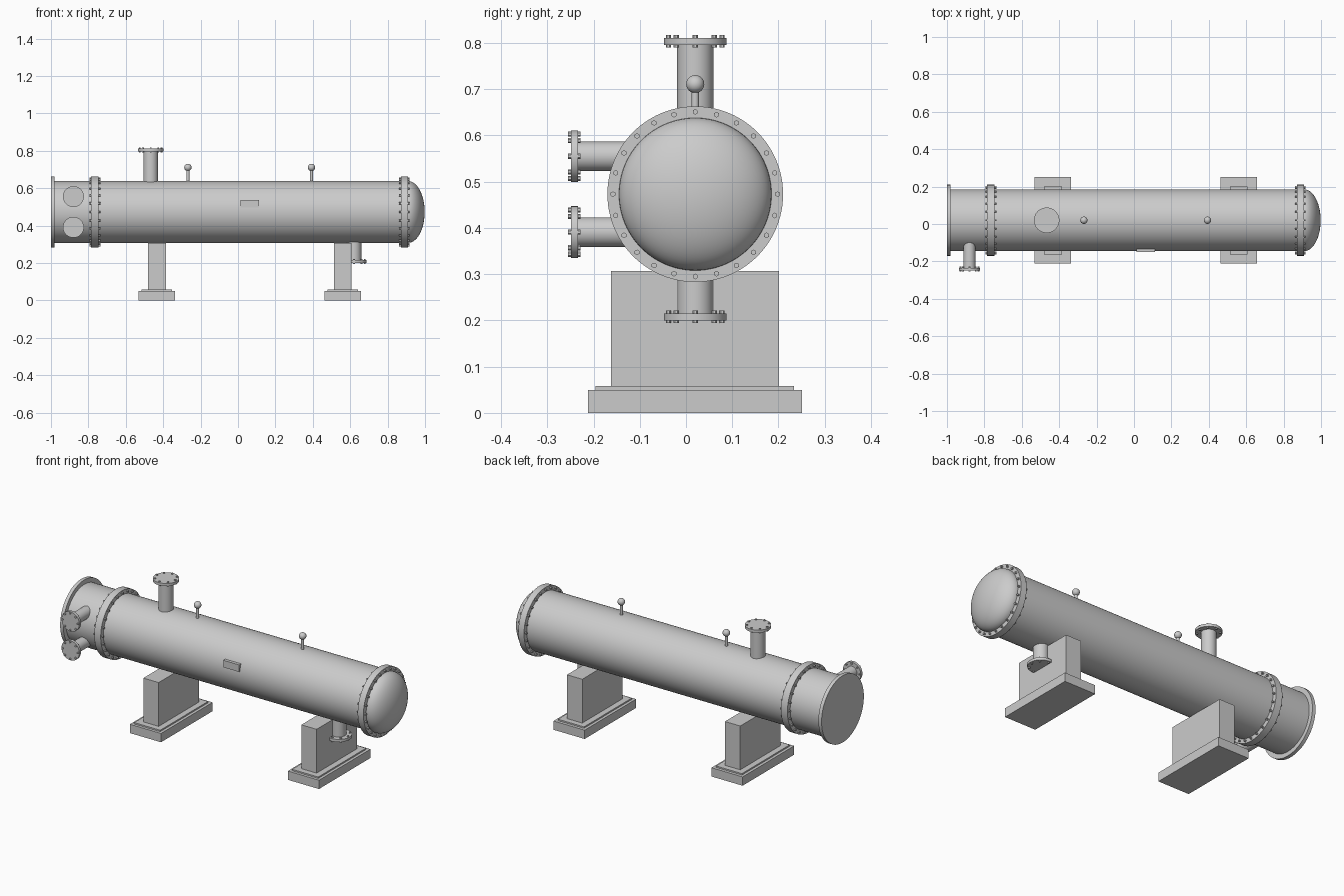
import bpy, bmesh
from math import cos, sin, pi, radians
from mathutils import Vector, Matrix

if "Cube" in bpy.data.objects:
    bpy.data.objects.remove(bpy.data.objects["Cube"])

CY, CZ, R = 0.02, 0.473, 0.165   # shell axis and radius
X, Y, Z = Vector((1, 0, 0)), Vector((0, 1, 0)), Vector((0, 0, 1))


def finish(name, bm, smooth=True):
    me = bpy.data.meshes.new(name)
    bm.to_mesh(me)
    bm.free()
    ob = bpy.data.objects.new(name, me)
    bpy.context.collection.objects.link(ob)
    if smooth:
        bpy.ops.object.select_all(action='DESELECT')
        ob.select_set(True)
        bpy.context.view_layer.objects.active = ob
        bpy.ops.object.shade_smooth_by_angle(angle=radians(35))
    return ob


def add_cyl(bm, a, b, r, seg=64):
    a, b = Vector(a), Vector(b)
    rot = (b - a).to_track_quat('Z', 'Y').to_matrix().to_4x4()
    bmesh.ops.create_cone(bm, cap_ends=True, segments=seg, radius1=r, radius2=r,
                          depth=(b - a).length,
                          matrix=Matrix.Translation((a + b) / 2) @ rot)


def cylinder(name, a, b, r, seg=64):
    bm = bmesh.new()
    add_cyl(bm, a, b, r, seg)
    return finish(name, bm)


def box(name, x0, x1, y0, y1, z0, z1):
    bm = bmesh.new()
    m = Matrix.Translation(((x0 + x1) / 2, (y0 + y1) / 2, (z0 + z1) / 2))
    bmesh.ops.create_cube(bm, size=1, matrix=m @ Matrix.Diagonal((x1 - x0, y1 - y0, z1 - z0, 1)))
    return finish(name, bm, False)


def bolts(name, centre, axis, u, v, circle_r, half_len, count, r):
    bm = bmesh.new()
    for i in range(count):
        t = 2 * pi * i / count
        p = Vector(centre) + u * circle_r * cos(t) + v * circle_r * sin(t)
        add_cyl(bm, p - axis * half_len, p + axis * half_len, r, 6)
    finish(name, bm, False)


def nozzle(name, start, axis, u, v, length, pipe_r, flange_r, bolt_r):
    """Pipe from start along axis, ending in a bolted flange."""
    s = Vector(start)
    end = s + axis * length
    cylinder(name + "_pipe", s, end - axis * 0.005, pipe_r, 48)
    cylinder(name + "_flange", end - axis * 0.015, end, flange_r, 48)
    bolts(name + "_bolts", end - axis * 0.0075, axis, u, v, bolt_r, 0.0135, 8, 0.0055)


# Shell, channel end plate and bolted girth flanges
cylinder("shell", (-0.99, CY, CZ), (0.91, CY, CZ), R, 96)
cylinder("channel_cover", (-1.0, CY, CZ), (-0.98, CY, CZ), 0.19, 96)
for name, x, w in (("channel_flange", -0.765, 0.02), ("head_flange", 0.89, 0.018)):
    cylinder(name, (x - w, CY, CZ), (x + w, CY, CZ), 0.19, 96)
    bolts(name + "_bolts", (x, CY, CZ), X, Z, Y, 0.178, w + 0.01, 24, 0.006)

# Dished head: elliptical quarter profile spun about the shell axis
bm = bmesh.new()
pts = [(0.9, R)] + [(0.91 + 0.088 * sin(t * pi / 32), R * cos(t * pi / 32)) for t in range(16)] + [(0.998, 0)]
vs = [bm.verts.new((x, CY, CZ + r)) for x, r in pts]
es = [bm.edges.new(e) for e in zip(vs, vs[1:])]
bmesh.ops.spin(bm, geom=vs + es, cent=(0, CY, CZ), axis=X, angle=2 * pi, steps=96)
bmesh.ops.remove_doubles(bm, verts=bm.verts, dist=1e-5)
bmesh.ops.recalc_face_normals(bm, faces=bm.faces)
if sum(f.normal.x for f in bm.faces) < 0:
    bmesh.ops.reverse_faces(bm, faces=bm.faces)
finish("dished_head", bm)

# Nozzles
nozzle("top_nozzle", (-0.467, CY, 0.60), Z, X, Y, 0.211, 0.039, 0.068, 0.058)
nozzle("bottom_nozzle", (0.62, CY, 0.35), -Z, X, Y, 0.15, 0.039, 0.068, 0.058)
for name, z in (("upper", 0.555), ("lower", 0.391)):
    nozzle(name + "_front_nozzle", (-0.88, -0.08, z), -Y, X, Z, 0.169, 0.032, 0.056, 0.048)

# Vents with ball tops
for side, x in (("left", -0.268), ("right", 0.393)):
    cylinder(side + "_vent_stem", (x, CY, 0.62), (x, CY, 0.705), 0.008, 24)
    bm = bmesh.new()
    bmesh.ops.create_uvsphere(bm, u_segments=32, v_segments=16, radius=0.0195,
                              matrix=Matrix.Translation((x, CY, 0.711)))
    finish(side + "_vent_ball", bm)

# Nameplate
box("nameplate", 0.013, 0.112, -0.15, -0.125, 0.496, 0.536)

# Saddles on stepped footings
for side, x in (("left", -0.434), ("right", 0.56)):
    box(side + "_footing", x - 0.098, x + 0.098, -0.212, 0.251, 0, 0.05)
    box(side + "_base_plate", x - 0.082, x + 0.082, -0.196, 0.234, 0.05, 0.058)
    box(side + "_saddle", x - 0.048, x + 0.048, -0.162, 0.201, 0.058, 0.307)
